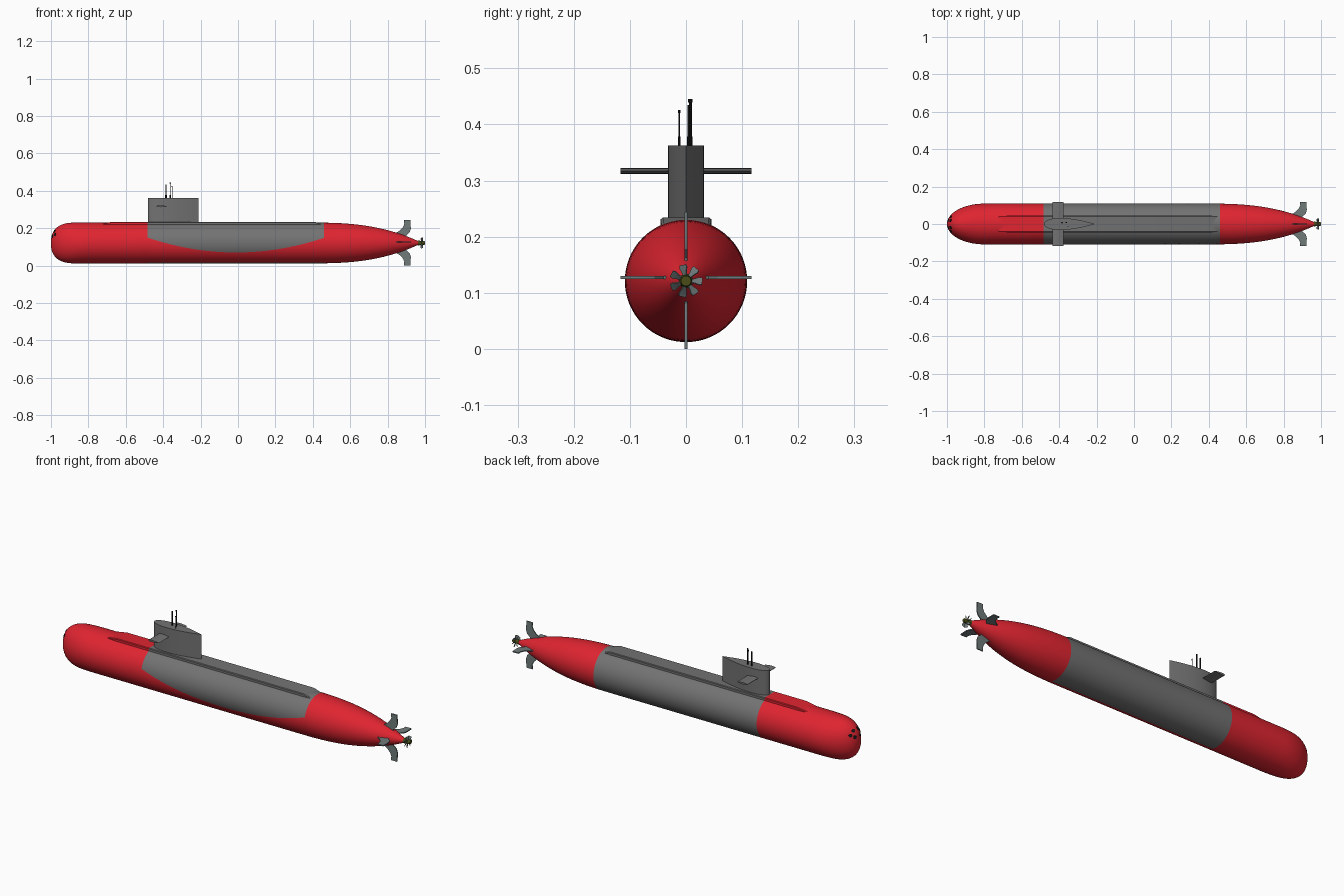
import bpy, bmesh, math
from mathutils import Vector, Matrix

if "Cube" in bpy.data.objects:
    bpy.data.objects.remove(bpy.data.objects["Cube"])

ZC, R = 0.121, 0.109          # hull axis height and radius
X0, X1 = -0.485, 0.46         # grey midsection limits


def material(name, c):
    m = bpy.data.materials.new(name)
    m.diffuse_color = (*c, 1)
    m.use_nodes = True
    m.node_tree.nodes["Principled BSDF"].inputs["Base Color"].default_value = m.diffuse_color
    return m


RED = material("hull_red", (0.74, 0.018, 0.03))
GREY = material("deck_grey", (0.17, 0.17, 0.17))
FIN = material("fin_grey", (0.16, 0.195, 0.195))
BLACK = material("black", (0.008, 0.008, 0.008))
OLIVE = material("olive_hub", (0.07, 0.075, 0.008))


def finish(name, bm, mats, angle=30):
    bmesh.ops.recalc_face_normals(bm, faces=bm.faces)
    me = bpy.data.meshes.new(name)
    bm.to_mesh(me)
    bm.free()
    ob = bpy.data.objects.new(name, me)
    bpy.context.collection.objects.link(ob)
    for m in mats:
        me.materials.append(m)
    bpy.ops.object.select_all(action='DESELECT')
    ob.select_set(True)
    bpy.context.view_layer.objects.active = ob
    bpy.ops.object.shade_smooth_by_angle(angle=math.radians(angle))
    return ob


def loft(bm, rings, rule=None):
    """Skin closed rings of points; rule(i, j) gives the material index."""
    vs = [[bm.verts.new(p) for p in ring] for ring in rings]
    n = len(vs[0])
    for i in range(len(vs) - 1):
        for j in range(n):
            k = (j + 1) % n
            f = bm.faces.new((vs[i][j], vs[i][k], vs[i + 1][k], vs[i + 1][j]))
            if rule:
                f.material_index = rule(i, j)
    bm.faces.new(vs[0])
    bm.faces.new(vs[-1])


def cylinder(name, mat, p, q, r1, r2=None, seg=16):
    p, q = Vector(p), Vector(q)
    rot = (q - p).to_track_quat('Z', 'Y').to_matrix().to_4x4()
    bm = bmesh.new()
    bmesh.ops.create_cone(bm, cap_ends=True, segments=seg, radius1=r1,
                          radius2=r1 if r2 is None else r2, depth=(q - p).length,
                          matrix=Matrix.Translation((p + q) / 2) @ rot)
    return finish(name, bm, [mat])


# Hull radii: the nose is blunter in side view than in plan view
def stern(x):
    u = max(0, (x - 0.4) / 0.585)
    return R * (1 - min(u, 1) ** 2.6)


def ry(x):
    t = min(1, max(0, (-0.8 - x) / 0.2))
    return R * math.sqrt(1 - t * t) if x < 0 else stern(x)


def rz(x):
    t = min(1, max(0, (-0.87 - x) / 0.13))
    return R * (1 - t ** 2.5) ** 0.4 if x < 0 else stern(x)


# Hull: one edge loop follows the curved lower border of the grey paint
xs = [-0.9999] + [-1 + 0.2 * (i / 18) ** 2.2 for i in range(2, 19)]
xs += [-0.7, -0.6] + [X0 + (X1 - X0) * i / 24 for i in range(25)]
xs += [X1 + (0.978 - X1) * i / 18 for i in range(1, 19)]
N1, N2, A0 = 20, 52, math.radians(15)


def hull_ring(x):
    xc = min(X1, max(X0, x))
    border = 0.07 + 0.08 * ((xc + 0.01) / 0.475) ** 2
    a1 = math.acos((ZC - border) / R)
    angs = [A0 + (a1 - A0) * j / N1 for j in range(N1)]
    angs += [a1 + (A0 + math.tau - a1) * j / N2 for j in range(N2)]
    return [(x, -ry(x) * math.sin(a), ZC - rz(x) * math.cos(a)) for a in angs]


bm = bmesh.new()
loft(bm, [hull_ring(x) for x in xs],
     lambda i, j: int(X0 < (xs[i] + xs[i + 1]) / 2 < X1 and j >= N1))
finish("hull", bm, [RED, GREY], 40)

# Flat deck casing with sloped ends, red ahead of the sail
stations = [(-0.75, 0.034, 0.218), (-0.72, 0.043, 0.226), (-0.67, 0.045, 0.234),
            (X0, 0.045, 0.234), (0.41, 0.045, 0.234), (0.458, 0.043, 0.219)]
bm = bmesh.new()
loft(bm, [[(x, -w, 0.19), (x, -w, h - 0.003), (x, -w + 0.004, h),
           (x, w - 0.004, h), (x, w, h - 0.003), (x, w, 0.19)]
          for x, w, h in stations], lambda i, j: int(i >= 3))
finish("deck_casing", bm, [RED, GREY])


# Teardrop outline used by the sail and its planes
def foil(x0, x1, half, n=20):
    up = []
    for i in range(n + 1):
        t = (i / n) ** 2
        up.append((x0 + (x1 - x0) * t, half / 0.385 * math.sqrt(t) * (1 - t)))
    return up + [(x, -y) for x, y in up[-2:0:-1]]


bm = bmesh.new()
loft(bm, [[(x, y, z) for x, y in foil(-0.482, -0.21, 0.032)] for z in (0.21, 0.362)])
finish("sail", bm, [GREY])

bm = bmesh.new()
loft(bm, [[(x, y, 0.317 + z) for x, z in foil(-0.437, -0.377, 0.005, 10)]
          for y in (-0.117, 0.117)])
finish("sail_planes", bm, [GREY])

# Masts on top of the sail: x, y, top, radius, head radius
for i, (x, y, top, r, head) in enumerate([(-0.385, 0.006, 0.435, 0.0035, 0.0035),
                                          (-0.362, 0.008, 0.445, 0.0025, 0.004),
                                          (-0.352, -0.012, 0.426, 0.0012, 0.0025)]):
    cylinder(f"mast_{i + 1}", BLACK, (x, y, 0.355), (x, y, top), r, seg=10)
    cylinder(f"mast_base_{i + 1}", BLACK, (x, y, 0.355), (x, y, 0.378), r + 0.001, seg=10)
    cylinder(f"mast_head_{i + 1}", BLACK, (x, y, top - 0.006), (x, y, top), head, seg=10)

# Four tail fins from one (x, distance) outline
outline = [(0.84, 0.02), (0.84, 0.05), (0.865, 0.066), (0.882, 0.084), (0.889, 0.1),
           (0.888, 1), (0.922, 1), (0.924, 0.075), (0.918, 0.056), (0.9, 0.04), (0.9, 0.02)]
for name, ang, span, zc in [("upper_rudder", 90, 0.122, 0.122), ("lower_rudder", 270, 0.122, 0.122),
                            ("left_stern_plane", 0, 0.117, 0.127),
                            ("right_stern_plane", 180, 0.117, 0.127)]:
    c, s = round(math.cos(math.radians(ang))), round(math.sin(math.radians(ang)))
    bm = bmesh.new()
    loft(bm, [[(x, min(d, span) * c - o * s, zc + min(d, span) * s + o * c)
               for x, d in outline] for o in (-0.0025, 0.0025)])
    finish(name, bm, [FIN])

# Propeller: tapered hub and seven pitched blades
cylinder("propeller_hub", OLIVE, (0.962, 0, ZC), (1.0, 0, ZC), 0.013, 0.009, 20)
bm = bmesh.new()
for k in range(7):
    spin = Matrix.Rotation(math.tau * k / 7 + 0.2, 3, 'X')
    rings = []
    for d, w, pitch in [(0.006, 0.004, 60), (0.016, 0.006, 50), (0.024, 0.009, 42), (0.029, 0.007, 38)]:
        a = math.radians(pitch)
        ring = []
        for u, v in [(-w, -0.001), (w, -0.001), (w, 0.001), (-w, 0.001)]:
            p = Vector((u * math.sin(a) + v * math.cos(a),
                        u * math.cos(a) - v * math.sin(a), d))
            ring.append(spin @ p + Vector((0.983, 0, ZC)))
        rings.append(ring)
    loft(bm, rings)
finish("propeller_blades", bm, [FIN])


# Torpedo tube doors: thin discs lying on the nose
def implicit(p):
    return (p.y / ry(p.x)) ** 2 + ((p.z - ZC) / rz(p.x)) ** 2


for i, (y, z) in enumerate([(0.018, 0.184), (-0.018, 0.184), (0.038, 0.166),
                            (-0.038, 0.166), (0.02, 0.155), (-0.02, 0.155)]):
    lo, hi = -0.9999, -0.8
    for _ in range(40):
        mid = (lo + hi) / 2
        lo, hi = (mid, hi) if implicit(Vector((mid, y, z))) > 1 else (lo, mid)
    p, e = Vector((hi, y, z)), 0.0005
    n = Vector([implicit(p + e * a) - implicit(p - e * a)
                for a in (Vector((1, 0, 0)), Vector((0, 1, 0)), Vector((0, 0, 1)))]).normalized()
    cylinder(f"tube_door_{i + 1}", BLACK, p - n * 0.004, p + n * 0.001, 0.009)
